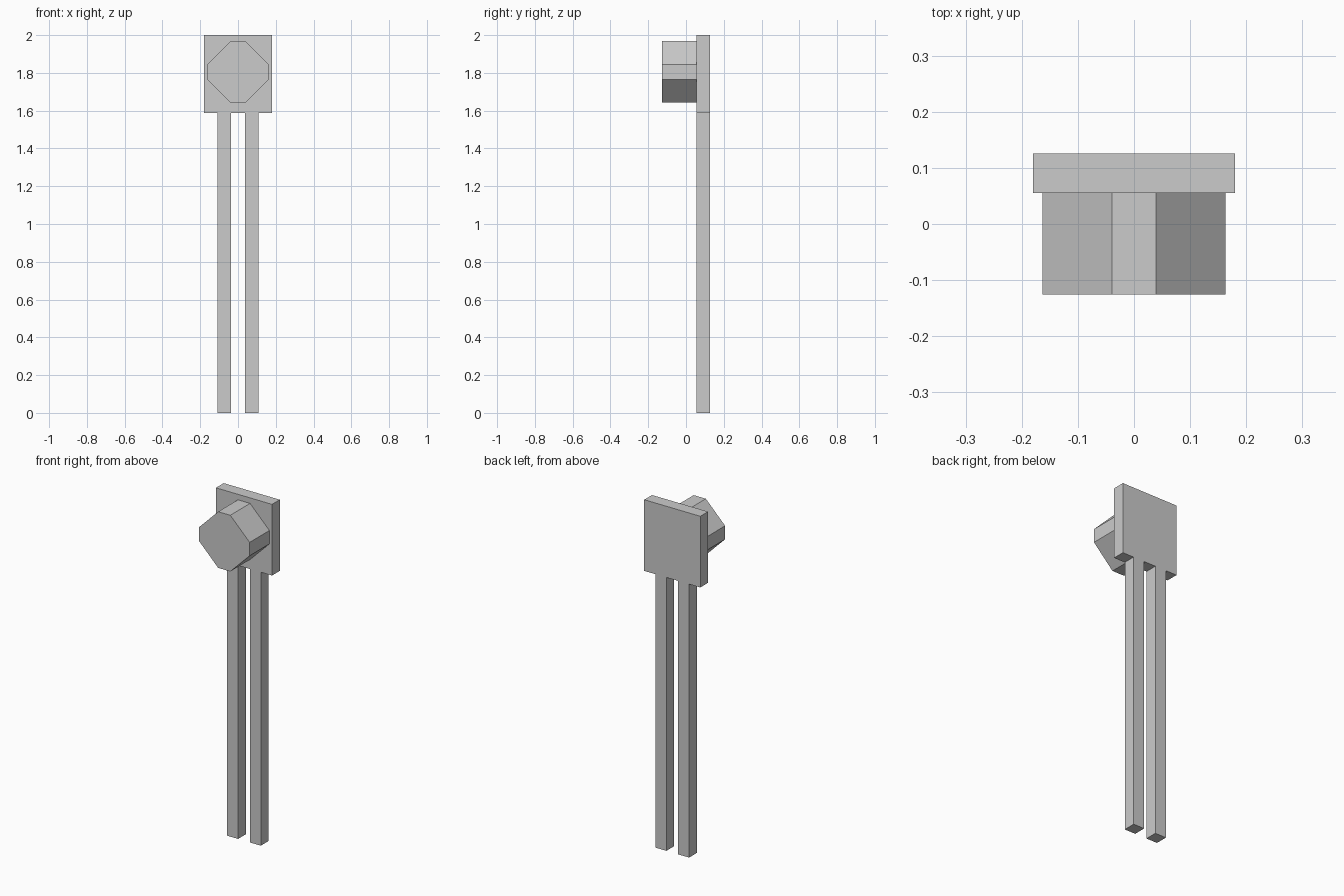
import bpy
import bmesh

default_cube = bpy.data.objects.get("Cube")
if default_cube:
    bpy.data.objects.remove(default_cube, do_unlink=True)

# Single plain grey
GREY = (0.6, 0.6, 0.6, 1.0)
grey = bpy.data.materials.new("plain_grey")
grey.use_nodes = True
grey.diffuse_color = GREY
grey.node_tree.nodes["Principled BSDF"].inputs["Base Color"].default_value = GREY

BACK, MIDDLE, FRONT = 0.126, 0.055, -0.126
BOARD_BOTTOM, TOP = 1.587, 2.0


def extruded(name, outline, y_front, y_back):
    """Extrude a front-facing (x, z) outline between two depths."""
    bm = bmesh.new()
    face = bm.faces.new([bm.verts.new((x, y_front, z)) for x, z in outline])
    result = bmesh.ops.extrude_face_region(bm, geom=[face], use_keep_orig=True)
    moved = [v for v in result["geom"] if isinstance(v, bmesh.types.BMVert)]
    bmesh.ops.translate(bm, verts=moved, vec=(0, y_back - y_front, 0))
    bmesh.ops.recalc_face_normals(bm, faces=bm.faces)
    mesh = bpy.data.meshes.new(name)
    bm.to_mesh(mesh)
    bm.free()
    mesh.materials.append(grey)
    obj = bpy.data.objects.new(name, mesh)
    bpy.context.collection.objects.link(obj)
    return obj


def rectangle(x0, x1, z0, z1):
    return [(x0, z0), (x1, z0), (x1, z1), (x0, z1)]


# Square back board
extruded("back_board", rectangle(-0.18, 0.18, BOARD_BOTTOM, TOP), MIDDLE, BACK)

# Twin posts
for name, side in (("left_post", 1), ("right_post", -1)):
    extruded(name, rectangle(side * 0.038, side * 0.108, 0, BOARD_BOTTOM), MIDDLE, BACK)

# Eight-sided block on the front of the board
wide, flat, centre = 0.163, 0.039, 1.805
octagon = [(flat, -wide), (wide, -flat), (wide, flat), (flat, wide),
           (-flat, wide), (-wide, flat), (-wide, -flat), (-flat, -wide)]
extruded("octagonal_block", [(x, centre + z) for x, z in octagon], FRONT, MIDDLE)
